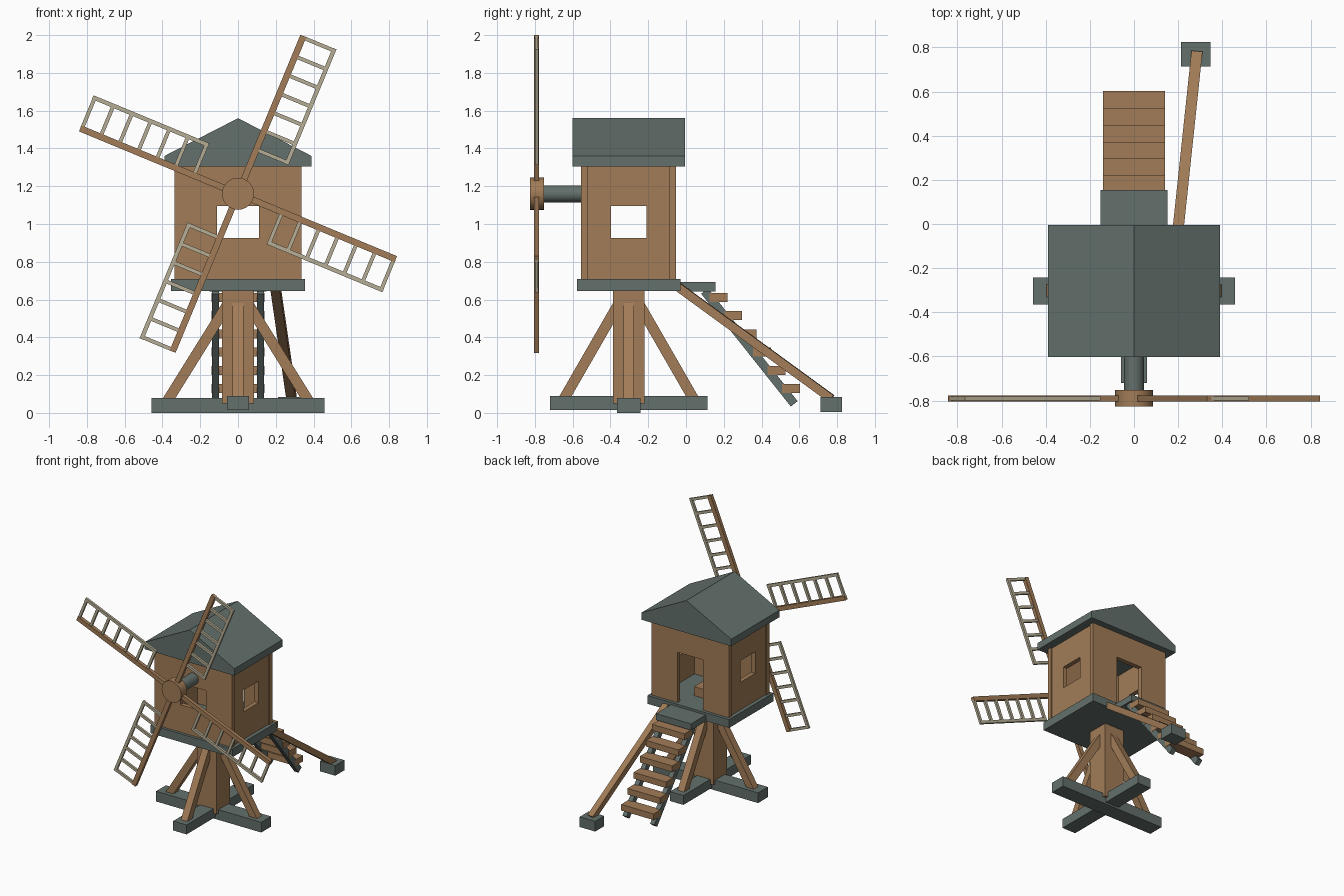
import bpy, bmesh
from math import radians, cos, sin
from mathutils import Vector, Matrix

if "Cube" in bpy.data.objects:
    bpy.data.objects.remove(bpy.data.objects["Cube"])


def mat(name, c):
    m = bpy.data.materials.new(name)
    m.diffuse_color = (*c, 1)
    m.use_nodes = True
    m.node_tree.nodes["Principled BSDF"].inputs["Base Color"].default_value = m.diffuse_color
    return m


WOOD = mat("wood", (0.36, 0.20, 0.095))
SLATE = mat("slate", (0.125, 0.16, 0.145))
PALE = mat("pale_wood", (0.47, 0.42, 0.30))
CY = -0.303          # y of the post and cabin centre
HUB_Z = 1.16


def finish(name, bm, m):
    bmesh.ops.recalc_face_normals(bm, faces=bm.faces)
    me = bpy.data.meshes.new(name)
    bm.to_mesh(me)
    bm.free()
    me.materials.append(m)
    ob = bpy.data.objects.new(name, me)
    bpy.context.collection.objects.link(ob)
    return ob


def box(name, c, s, m, rot=None):
    bm = bmesh.new()
    M = Matrix.Translation(c) @ (rot or Matrix()) @ Matrix.Diagonal((*s, 1))
    bmesh.ops.create_cube(bm, size=1, matrix=M)
    return finish(name, bm, m)


def beam(name, a, b, w, d, m):
    """Rectangular bar from a to b."""
    a, b = Vector(a), Vector(b)
    z = (b - a).normalized()
    x = (z.cross((0, 0, 1)) if abs(z.z) < 0.999 else Vector((1, 0, 0))).normalized()
    rot = Matrix((x, z.cross(x), z)).transposed().to_4x4()
    return box(name, (a + b) / 2, (w, d, (b - a).length), m, rot)


def rod(name, y0, y1, r, m, n=24):
    bm = bmesh.new()
    M = Matrix.Translation((0, (y0 + y1) / 2, HUB_Z)) @ Matrix.Rotation(radians(90), 4, 'X')
    bmesh.ops.create_cone(bm, cap_ends=True, segments=n, radius1=r, radius2=r,
                          depth=abs(y1 - y0), matrix=M)
    ob = finish(name, bm, m)
    bpy.ops.object.select_all(action='DESELECT')
    ob.select_set(True)
    bpy.context.view_layer.objects.active = ob
    bpy.ops.object.shade_smooth_by_angle(angle=radians(35))
    return ob


def wall(name, c, s, hole_c, hole_s):
    """Wall panel with one rectangular opening."""
    ob = box(name, c, s, WOOD)
    cut = box(name + "_cutter", hole_c, hole_s, WOOD)
    cut.hide_render = True
    mod = ob.modifiers.new("opening", 'BOOLEAN')
    mod.operation, mod.solver, mod.object = 'DIFFERENCE', 'EXACT', cut
    bpy.context.view_layer.objects.active = ob
    bpy.ops.object.modifier_apply(modifier=mod.name)
    bpy.data.objects.remove(cut)


# trestle: crossed ground beams, post and braces
box("cross_beam_x", (0, CY, 0.04), (0.914, 0.122, 0.08), SLATE)
box("cross_beam_y", (0, CY, 0.052), (0.116, 0.836, 0.074), SLATE)
box("post", (0, CY, 0.415), (0.168, 0.168, 0.73), WOOD)
for i, (dx, dy) in enumerate([(1, 0), (-1, 0), (0, 1), (0, -1)]):
    beam(f"brace_{i}", (dx * 0.385, CY + dy * 0.36, 0.045),
         (dx * 0.055, CY + dy * 0.055, 0.575), 0.056, 0.056, WOOD)

# cabin floor and walls
box("cabin_floor", (0, CY, 0.677), (0.71, 0.548, 0.065), SLATE)
T, Z0, Z1 = 0.035, 0.705, 1.31
zc, zh = (Z0 + Z1) / 2, Z1 - Z0
wall("front_wall", (0, -0.555 + T / 2, zc), (0.672, T, zh), (0, -0.54, 1.01), (0.224, 0.2, 0.17))
wall("back_wall", (0, -0.053 - T / 2, zc), (0.672, T, zh), (0, -0.07, 0.9), (0.224, 0.2, 0.41))
for s, side in ((1, "right"), (-1, "left")):
    wall(f"{side}_wall", (s * (0.325 - T / 2), CY, zc), (T, 0.44, zh),
         (s * 0.31, CY, 1.01), (0.2, 0.186, 0.17))

# solid gable roof extruded along y
bm = bmesh.new()
prof = [(-0.39, 1.305), (0.39, 1.305), (0.39, 1.36), (0, 1.56), (-0.39, 1.36)]
f = bm.faces.new([bm.verts.new((x, -0.602, z)) for x, z in prof])
ext = bmesh.ops.extrude_face_region(bm, geom=[f])["geom"]
bmesh.ops.translate(bm, vec=(0, 0.598, 0), verts=[v for v in ext if isinstance(v, bmesh.types.BMVert)])
finish("roof", bm, SLATE)

# axle and hub
rod("axle", -0.76, -0.53, 0.045, SLATE)
rod("hub", -0.826, -0.752, 0.085, WOOD)

# four sails: spar plus ladder frame on its clockwise side
SY = -0.791
for k in range(4):
    a = radians(67.5 - 90 * k)
    u, v = Vector((cos(a), 0, sin(a))), Vector((sin(a), 0, -cos(a)))

    def P(r, t):
        return Vector((0, SY, HUB_Z)) + u * r + v * t

    def bar(name, r, t, sr, st, sy, m):
        box(name, P(r, t), (sr, sy, st), m, Matrix.Rotation(-a, 4, 'Y'))

    bar(f"sail_{k}_spar", 0.452, 0, 0.904, 0.034, 0.028, WOOD)
    bar(f"sail_{k}_rail", 0.574, 0.178, 0.664, 0.022, 0.018, PALE)
    for i in range(7):
        bar(f"sail_{k}_rung_{i}", 0.253 + i * 0.107, 0.09, 0.02, 0.17, 0.017, PALE)

# landing and stairs
box("landing", (0, 0.06, 0.667), (0.304, 0.19, 0.05), SLATE)
for i in range(6):
    box(f"stair_tread_{i}", (0, 0.172 + i * 0.0768, 0.611 - i * 0.0965), (0.282, 0.094, 0.048), WOOD)
for s, side in ((1, "right"), (-1, "left")):
    beam(f"stair_stringer_{side}", (s * 0.12, 0.098, 0.645), (s * 0.12, 0.573, 0.048),
         0.037, 0.046, SLATE)

# tail pole and its foot block
beam("tail_pole", (0.196, -0.06, 0.68), (0.284, 0.77, 0.075), 0.05, 0.045, WOOD)
box("tail_foot", (0.279, 0.769, 0.045), (0.134, 0.112, 0.08), SLATE)
